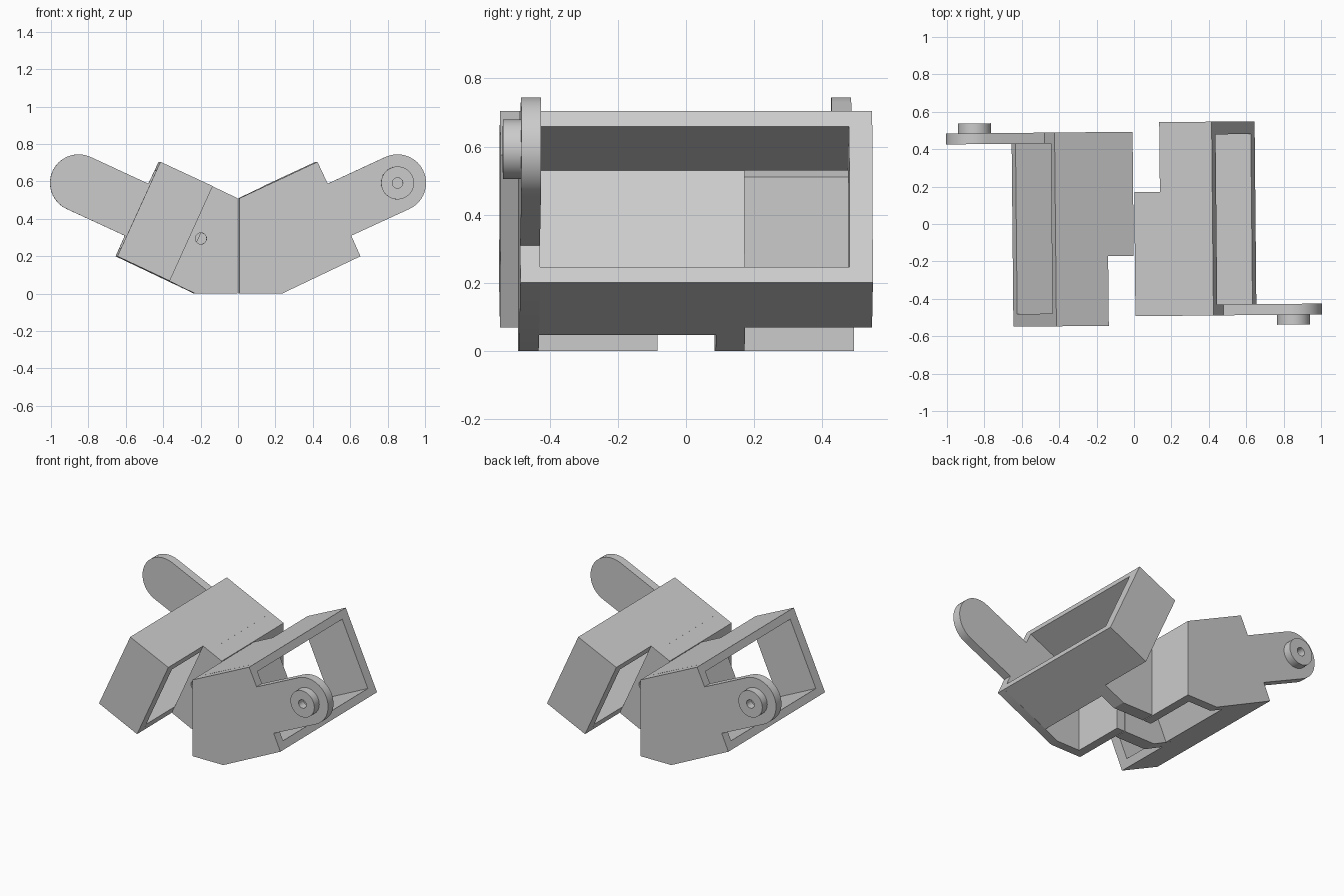
import bpy, bmesh, math
from mathutils import Matrix, Vector

if "Cube" in bpy.data.objects:
    bpy.data.objects.remove(bpy.data.objects["Cube"])

grey = bpy.data.materials.new("light grey")
grey.diffuse_color = (0.6, 0.6, 0.6, 1)
grey.use_nodes = True
grey.node_tree.nodes["Principled BSDF"].inputs["Base Color"].default_value = grey.diffuse_color


def prism(name, pts, y0, y1, turn, smooth=False):
    """Extrude an x-z outline from y0 to y1, then turn it about z."""
    bm = bmesh.new()
    face = bm.faces.new([bm.verts.new((x, y0, z)) for x, z in pts])
    ext = bmesh.ops.extrude_face_region(bm, geom=[face])
    moved = [v for v in ext["geom"] if isinstance(v, bmesh.types.BMVert)]
    bmesh.ops.translate(bm, verts=moved, vec=(0, y1 - y0, 0))
    bmesh.ops.recalc_face_normals(bm, faces=bm.faces)
    bm.transform(Matrix.Rotation(turn, 4, "Z"))
    me = bpy.data.meshes.new(name)
    bm.to_mesh(me)
    bm.free()
    ob = bpy.data.objects.new(name, me)
    bpy.context.collection.objects.link(ob)
    me.materials.append(grey)
    if smooth:
        select(ob)
        bpy.ops.object.shade_smooth_by_angle(angle=math.radians(30))
    return ob


def select(ob):
    bpy.ops.object.select_all(action="DESELECT")
    ob.select_set(True)
    bpy.context.view_layer.objects.active = ob


def arc(cx, cz, r, a0, a1, n):
    return [(cx + r * math.cos(a0 + (a1 - a0) * i / n),
             cz + r * math.sin(a0 + (a1 - a0) * i / n)) for i in range(n + 1)]


def circle(cx, cz, r, n):
    return arc(cx, cz, r, 0, math.tau, n)[:-1]


def drill(ob, cx, cz, r, y0, y1, turn):
    cutter = prism("hole_cutter", circle(cx, cz, r, 20), y0, y1, turn)
    cutter.hide_render = True
    mod = ob.modifiers.new("hole", "BOOLEAN")
    mod.operation, mod.object, mod.solver = "DIFFERENCE", cutter, "EXACT"
    select(ob)
    bpy.ops.object.modifier_apply(modifier=mod.name)
    bpy.data.objects.remove(cutter)


# Corners of the slanted box section (x, z)
A, B = Vector((0.42, 0.705)), Vector((0.65, 0.2))
C, D = Vector((0.14, 0.575)), Vector((0.37, 0.068))
along = (A - C).normalized()
down = (B - A).normalized()
X0 = 0.003
T = 0.05
tilt = math.atan2(along.y, along.x)
HUB = (0.848, 0.592)
FRONT, INNER, BACK = -0.493, -0.435, 0.543

for side, turn in (("right", 0.0), ("left", math.pi)):
    turn += math.radians(0.55)

    def part(name, pts, y0, y1, smooth=False):
        return prism(side + "_" + name, pts, y0, y1, turn, smooth)

    # Side plate with rounded arm
    tip = arc(*HUB, 0.153, tilt - math.pi / 2, tilt + math.pi / 2, 18)
    part("arm_plate", [(X0, 0), (0.23, 0), B, (0.601, 0.31)] + tip
         + [(0.475, 0.588), A, (X0, 0.51)], FRONT, INNER, True)

    # Pivot hub with blind bore
    hub = part("pivot_hub", circle(*HUB, 0.088, 36), FRONT - 0.053, FRONT + 0.001, True)
    drill(hub, *HUB, 0.028, FRONT - 0.1, FRONT - 0.001, turn)

    # Open box section
    part("box_top", [A, C, C + down * T, A + down * T], INNER, 0.475)
    part("box_bottom", [B, D, D - down * T, B - down * T], INNER, 0.475)
    part("box_back", [A, B, D, C], 0.475, BACK)

    # Hollow joint block, open underneath and towards the other half
    joint = part("joint_plate", [(X0, 0), (0.23, 0), D, C, (X0, 0.51)], 0.085, 0.17)
    drill(joint, 0.2, 0.295, 0.03, 0.05, 0.2, turn)
    part("joint_top", [(X0, 0.51), C, C + down * T, (X0, 0.455)], INNER, 0.085)
    part("joint_end_wall", [(X0, 0), (0.06, 0), (0.06, 0.49), (X0, 0.465)], INNER, -0.085)
    part("divider_wall", [C, D, D - along * T, C - along * T], INNER, 0.085)
